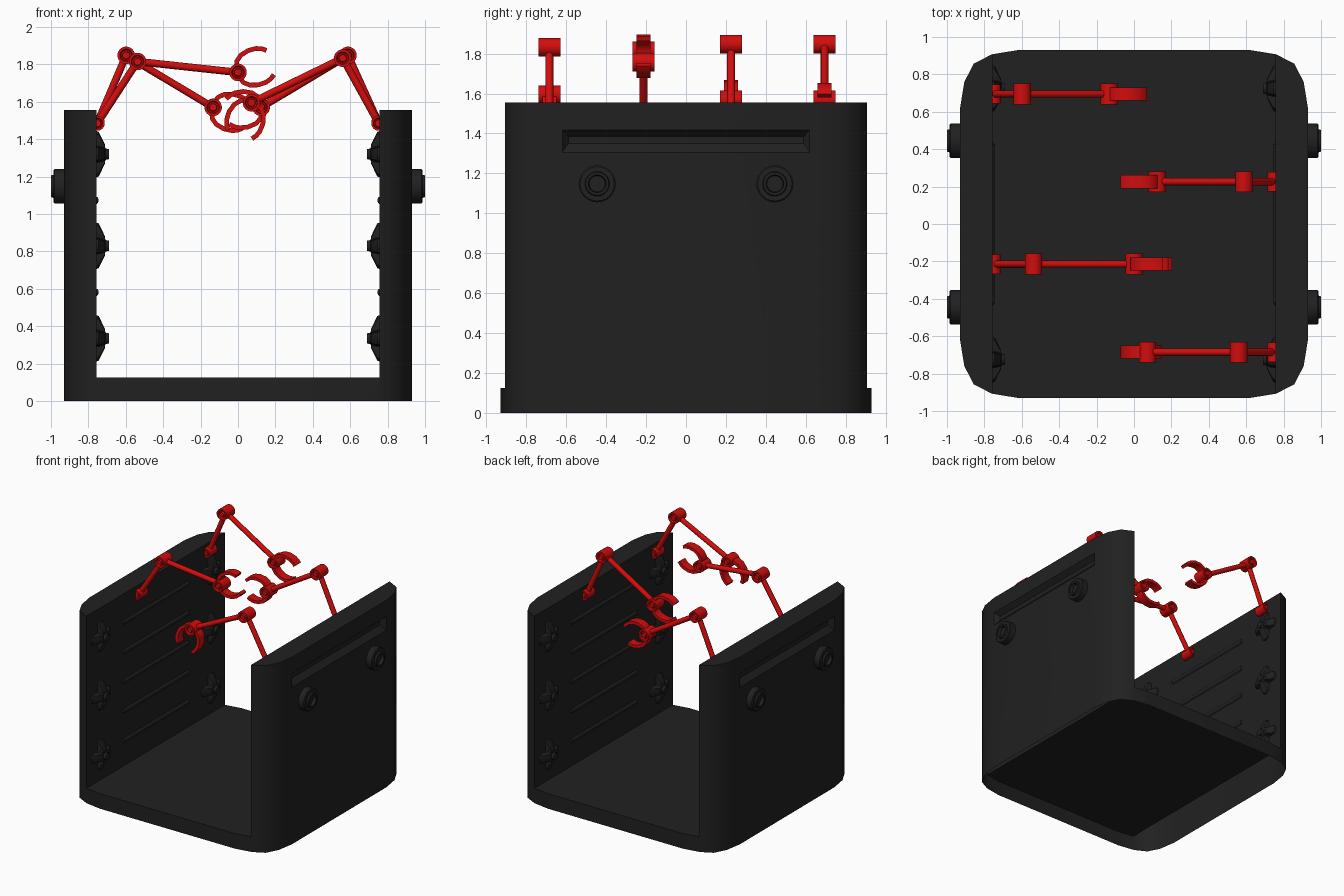
import bpy, bmesh, math
from mathutils import Vector

if "Cube" in bpy.data.objects:
    bpy.data.objects.remove(bpy.data.objects["Cube"])


def material(name, rgb):
    m = bpy.data.materials.new(name)
    m.diffuse_color = (*rgb, 1)
    m.use_nodes = True
    m.node_tree.nodes["Principled BSDF"].inputs["Base Color"].default_value = m.diffuse_color
    return m


BLACK = material("matte black", (0.015, 0.015, 0.015))
RED = material("bright red", (0.65, 0.004, 0.004))


def finish(name, bm, mat, angle=40):
    bmesh.ops.recalc_face_normals(bm, faces=bm.faces[:])
    me = bpy.data.meshes.new(name)
    bm.to_mesh(me)
    bm.free()
    ob = bpy.data.objects.new(name, me)
    bpy.context.collection.objects.link(ob)
    me.materials.append(mat)
    smooth(ob, angle)
    return ob


def smooth(ob, angle):
    bpy.ops.object.select_all(action='DESELECT')
    ob.select_set(True)
    bpy.context.view_layer.objects.active = ob
    bpy.ops.object.shade_smooth_by_angle(angle=math.radians(angle))


def loft(bm, rings):
    """Skin a stack of equal closed rings and cap both ends."""
    vs = [[bm.verts.new(p) for p in r] for r in rings]
    n = len(vs[0])
    for a, b in zip(vs, vs[1:]):
        for i in range(n):
            bm.faces.new((a[i], a[(i + 1) % n], b[(i + 1) % n], b[i]))
    bm.faces.new(vs[0])
    bm.faces.new(vs[-1])


def lathe(bm, profile, origin, axis, n=20):
    """Revolve (radius, distance) pairs about an axis through origin."""
    axis = Vector(axis).normalized()
    u = axis.orthogonal().normalized()
    v = axis.cross(u)
    loft(bm, [[Vector(origin) + axis * d + r * (u * math.cos(t) + v * math.sin(t))
               for t in (2 * math.pi * i / n for i in range(n))]
              for r, d in profile])


def cut(ob, cutter):
    cutter.hide_render = True
    mod = ob.modifiers.new("cut", 'BOOLEAN')
    mod.operation = 'DIFFERENCE'
    mod.solver = 'EXACT'
    mod.object = cutter
    bpy.context.view_layer.objects.active = ob
    bpy.ops.object.modifier_apply(modifier=mod.name)
    bpy.data.objects.remove(cutter)


def rect_x(x, y, z0, z1):
    return [(x, -y, z0), (x, y, z0), (x, y, z1), (x, -y, z1)]


# Rounded square block, cut into a floor and two side walls
corner = [(.93, .62), (.907, .76), (.857, .857), (.76, .907), (.62, .93)]
outline = (corner + [(-x, y) for x, y in corner[::-1]]
           + [(-x, -y) for x, y in corner] + [(x, -y) for x, y in corner[::-1]])
bm = bmesh.new()
loft(bm, [[(x, y, z) for x, y in outline] for z in (0, 1.555)])
body = finish("body_shell", bm, BLACK)

bm = bmesh.new()
loft(bm, [rect_x(-.757, 1.2, .125, 2), rect_x(.757, 1.2, .125, 2)])
cut(body, finish("channel_cutter", bm, BLACK))

# Long sloped recess on each outer wall
for s in (-1, 1):
    bm = bmesh.new()
    loft(bm, [rect_x(s * .96, .62, 1.305, 1.418), rect_x(s * .93, .62, 1.305, 1.418),
              rect_x(s * .89, .59, 1.35, 1.385)])
    cut(body, finish("recess_cutter", bm, BLACK))

# The shell is open underneath
bm = bmesh.new()
bm.from_mesh(body.data)
under = [f for f in bm.faces if f.calc_center_median().z < .001]
bmesh.ops.delete(bm, geom=under, context='FACES_ONLY')
bm.to_mesh(body.data)
bm.free()
smooth(body, 40)

# Plan of one fixture petal: distance out, half width
petal = [(0, .025), (.07, .042), (.108, .036), (.125, .016)]
petal = petal + [(r, -w) for r, w in petal[::-1]]
LEVELS = (.335, .83, 1.32)
for s, side in ((-1, "left"), (1, "right")):
    # Round knobs on the outside
    for y in (-.445, .445):
        bm = bmesh.new()
        lathe(bm, [(.093, -.01), (.093, .05), (.086, .056), (.062, .056), (.058, .07),
                   (.045, .07), (.04, .045), (.001, .045)], (s * .93, y, 1.148), (s, 0, 0), 24)
        finish(f"outer_knob_{side}", bm, BLACK)

    # Four-lobed fixtures on the inside
    for y in (-.725, .725):
        for z in LEVELS:
            bm = bmesh.new()
            o = Vector((s * .757, y, z))
            up = Vector((-s, 0, 0))
            lathe(bm, [(.06, -.005), (.048, .046), (.032, .048), (.028, .066), (.001, .066)],
                  o, up, 12)
            for k in range(4):
                a = k * math.pi / 2
                out = Vector((0, math.cos(a), math.sin(a)))
                wide = Vector((0, -math.sin(a), math.cos(a)))
                loft(bm, [[o + out * r * k1 + wide * w * k2 + up * h for r, w in petal]
                          for h, k1, k2 in ((-.005, 1, 1), (.012, .96, .95), (.045, .42, .7))])
            finish(f"wall_fixture_{side}", bm, BLACK)

    # Horizontal ribs on the inside
    for k in range(5):
        bm = bmesh.new()
        lathe(bm, [(.005, -.44), (.022, -.425), (.022, .425), (.005, .44)],
              (s * .766, 0, .335 + k * .246), (0, 1, 0), 12)
        finish(f"wall_rib_{side}", bm, BLACK)


def rod(name, a, b, r):
    a, b = Vector(a), Vector(b)
    bm = bmesh.new()
    lathe(bm, [(r, 0), (r, (b - a).length)], a, b - a, 14)
    finish(name, bm, RED)


def joint(name, p, r, half):
    """Drum across the arm with a ring groove and a bolt on each end."""
    g, deep = r * .72, half - .016
    side = [(r, half), (g, half), (g * .85, deep), (.022, deep), (.019, half), (.001, half)]
    bm = bmesh.new()
    lathe(bm, [(q, -d) for q, d in side[::-1]] + side, p, (0, 1, 0), 20)
    finish(name, bm, RED)


# Centre line of one claw finger: along the hand, away from its middle
finger = [(.0, .03), (.012, .06), (.04, .083), (.085, .096), (.13, .094), (.158, .084), (.18, .068)]


def claw(p, angle):
    ca, sa = math.cos(math.radians(angle)), math.sin(math.radians(angle))
    pts = [Vector(q) for q in finger]
    near, far = [], []
    for i, q in enumerate(pts):
        d = (pts[min(i + 1, len(pts) - 1)] - pts[max(i - 1, 0)]).normalized()
        n = Vector((-d.y, d.x)) * .0125
        near.append(q - n)
        far.append(q + n)
    strip = near + far[::-1]
    for m in (1, -1):
        bm = bmesh.new()
        loft(bm, [[(p[0] + u * ca - m * v * sa, p[1] + w, p[2] + u * sa + m * v * ca)
                   for u, v in strip] for w in (-.035, .035)])
        finish("claw_finger", bm, RED)


# Arms: y, shoulder, elbow and wrist as (x, z), hand angle
arms = [(.695, (-.752, 1.487), (-.598, 1.848), (-.133, 1.57), -15),
        (-.214, (-.752, 1.485), (-.537, 1.815), (0, 1.757), 17),
        (.226, (.752, 1.487), (.588, 1.848), (.124, 1.57), 187),
        (-.685, (.752, 1.485), (.56, 1.833), (.072, 1.595), 250)]
for y, shoulder, elbow, wrist, angle in arms:
    s, e, w = [(q[0], y, q[1]) for q in (shoulder, elbow, wrist)]
    rod("upper_arm", s, e, .02)
    rod("forearm", e, w, .02)
    joint("shoulder_joint", s, .04, .052)
    joint("elbow_joint", e, .047, .055)
    joint("wrist_joint", w, .047, .055)
    claw(w, angle)
